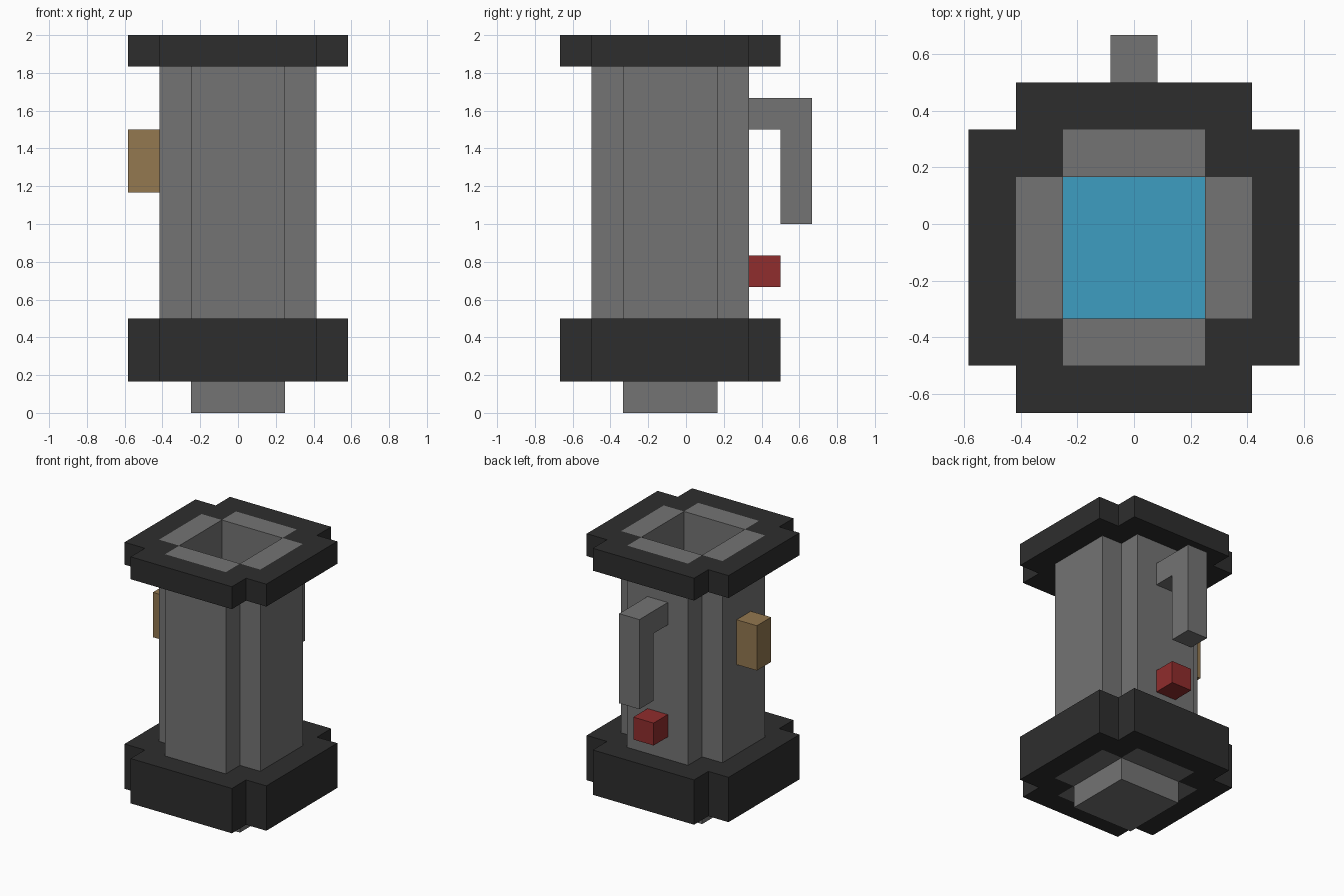
import bpy
import bmesh
from mathutils import Vector

cube = bpy.data.objects.get("Cube")
if cube:
    bpy.data.objects.remove(cube, do_unlink=True)

U = 1 / 6          # one block of the model's grid
CY = -U / 2        # the tube's axis sits half a block forward


def material(name, rgb):
    mat = bpy.data.materials.new(name)
    mat.use_nodes = True
    color = (*rgb, 1)
    mat.diffuse_color = color
    mat.node_tree.nodes["Principled BSDF"].inputs["Base Color"].default_value = color
    return mat


GREY = material("mid grey", (0.174, 0.174, 0.174))
DARK = material("charcoal", (0.027, 0.027, 0.027))
BLUE = material("water blue", (0.047, 0.337, 0.533))
TAN = material("tan", (0.292, 0.188, 0.08))
RED = material("dark red", (0.279, 0.026, 0.026))


def finish(name, bm, mat):
    bmesh.ops.recalc_face_normals(bm, faces=bm.faces[:])
    mesh = bpy.data.meshes.new(name)
    bm.to_mesh(mesh)
    bm.free()
    mesh.materials.append(mat)
    obj = bpy.data.objects.new(name, mesh)
    bpy.context.collection.objects.link(obj)
    return obj


def box(name, low, high, mat):
    """Box between two corners, in blocks, measured from the tube's axis."""
    low, high = Vector(low) * U, Vector(high) * U
    bm = bmesh.new()
    bmesh.ops.create_cube(bm, size=1)
    for v in bm.verts:
        v.co = (low + high) / 2 + v.co * (high - low)
        v.co.y += CY
    return finish(name, bm, mat)


def cross_outline(long, short):
    """Twelve-cornered cross, turned out one quarter at a time."""
    points = []
    x, y = (long, short, short), (short, short, long)
    for quarter in range(4):
        for px, py in zip(x, y):
            for _ in range(quarter):
                px, py = -py, px
            points.append((px, py))
    return points


def collar(name, z0, z1):
    """Cross-shaped ring wrapped around the tube."""
    bm = bmesh.new()
    loops = [[bm.verts.new((x * U, y * U + CY, z * U)) for x, y in cross_outline(*size)]
             for size, z in (((3.5, 2.5), z0), ((3.5, 2.5), z1),
                             ((2.5, 1.5), z1), ((2.5, 1.5), z0))]
    for k in range(4):
        a, b = loops[k], loops[(k + 1) % 4]
        for i in range(12):
            j = (i + 1) % 12
            bm.faces.new((a[i], a[j], b[j], b[i]))
    return finish(name, bm, DARK)


# Tube: four wall panels around a square well
for side, s in (("left", 1), ("right", -1)):
    x0, x1 = sorted((1.5 * s, 2.5 * s))
    box(side + "_wall", (x0, -1.5, 1), (x1, 1.5, 12), GREY)
for side, s in (("back", 1), ("front", -1)):
    y0, y1 = sorted((1.5 * s, 2.5 * s))
    box(side + "_wall", (-1.5, y0, 1), (1.5, y1, 12), GREY)

# Bottom plug and the blue fill inside the well
box("bottom_plug", (-1.5, -1.5, 0), (1.5, 1.5, 1), GREY)
box("blue_fill", (-1.5, -1.5, 1), (1.5, 1.5, 2), BLUE)

# Collars
collar("base_collar", 1, 3)
collar("top_collar", 11, 12)

# Hooked handle on the back: one L-shaped profile, extruded sideways
bm = bmesh.new()
hook = [(2.5, 9), (3.5, 9), (3.5, 6), (4.5, 6), (4.5, 10), (2.5, 10)]
face = bm.faces.new([bm.verts.new((-U / 2, y * U + CY, z * U)) for y, z in hook])
extruded = bmesh.ops.extrude_face_region(bm, geom=[face])["geom"]
bmesh.ops.translate(bm, vec=(U, 0, 0),
                    verts=[g for g in extruded if isinstance(g, bmesh.types.BMVert)])
finish("hook_handle", bm, GREY)

# Small fittings
box("red_button", (-0.5, 2.5, 4), (0.5, 3.5, 5), RED)
box("tan_side_block", (-3.5, -0.5, 7), (-2.5, 0.5, 9), TAN)
